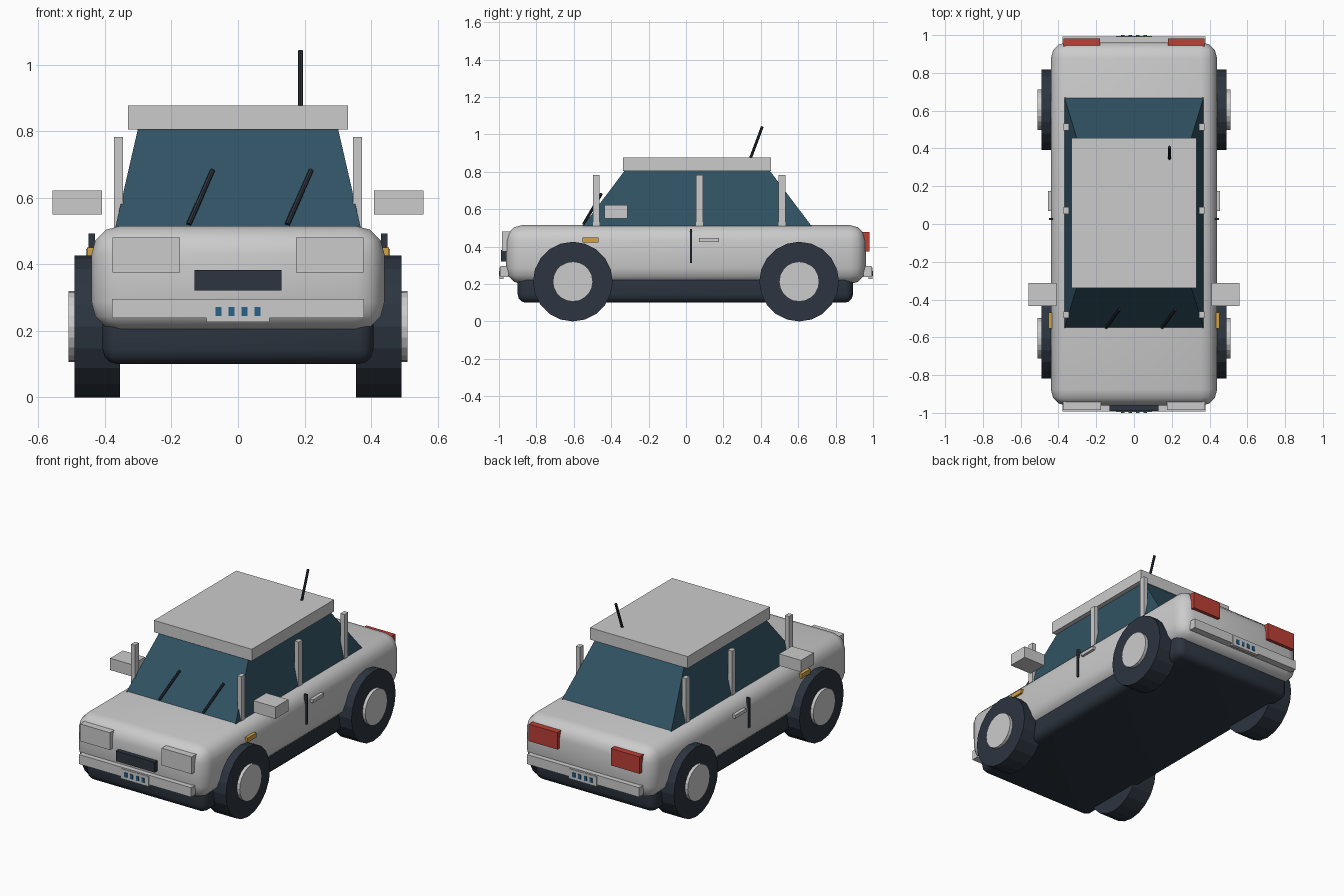
import bpy, bmesh, math
from mathutils import Vector

if "Cube" in bpy.data.objects:
    bpy.data.objects.remove(bpy.data.objects["Cube"])


def material(name, r, g, b):
    m = bpy.data.materials.new(name)
    m.diffuse_color = (r, g, b, 1)
    m.use_nodes = True
    m.node_tree.nodes["Principled BSDF"].inputs["Base Color"].default_value = m.diffuse_color
    return m


DARK = material("dark_rubber", 0.025, 0.035, 0.05)
GLASS = material("tinted_glass", 0.03, 0.085, 0.125)
RED = material("red_lens", 0.5, 0.05, 0.035)
AMBER = material("amber_lens", 0.65, 0.36, 0.06)
BLUE = material("plate_blue", 0.02, 0.12, 0.25)


def finish(name, bm, mat):
    mesh = bpy.data.meshes.new(name)
    bmesh.ops.recalc_face_normals(bm, faces=bm.faces)
    bm.to_mesh(mesh)
    bm.free()
    ob = bpy.data.objects.new(name, mesh)
    bpy.context.collection.objects.link(ob)
    if mat:
        mesh.materials.append(mat)
    return ob


def block(name, xs, ys, zs, mat=None, bevel=0, top=None):
    """Box from ranges; optional rounded edges or different top (x, y) ranges."""
    bm = bmesh.new()
    bmesh.ops.create_cube(bm, size=2)
    for v in bm.verts:
        up = v.co.z > 0
        rx, ry = top if top and up else (xs, ys)
        v.co = (rx[v.co.x > 0], ry[v.co.y > 0], zs[up])
    if bevel:
        bmesh.ops.bevel(bm, geom=bm.edges[:], offset=bevel, segments=3,
                        profile=0.5, affect='EDGES')
    ob = finish(name, bm, mat)
    if bevel:
        bpy.ops.object.select_all(action='DESELECT')
        bpy.context.view_layer.objects.active = ob
        ob.select_set(True)
        bpy.ops.object.shade_smooth_by_angle(angle=math.radians(45))
    return ob


def pair(name, xs, ys, zs, mat=None):
    """Same box on the left and right sides."""
    block(name + "_right", xs, ys, zs, mat)
    block(name + "_left", (-xs[1], -xs[0]), ys, zs, mat)


def rod(name, a, b, radius, mat=None, sides=8):
    """Capped cylinder between two points."""
    a, b = Vector(a), Vector(b)
    bm = bmesh.new()
    bmesh.ops.create_cone(bm, cap_ends=True, segments=sides, radius1=radius,
                          radius2=radius, depth=(b - a).length)
    ob = finish(name, bm, mat)
    ob.location = (a + b) / 2
    ob.rotation_euler = (b - a).to_track_quat('Z', 'Y').to_euler()
    return ob


# Body shell, underbody, cabin glass and roof
block("body", (-0.44, 0.44), (-0.962, 0.962), (0.2, 0.515), bevel=0.085)
block("underbody", (-0.407, 0.407), (-0.9, 0.893), (0.1, 0.3), DARK, bevel=0.045)
block("cabin_glass", (-0.37, 0.37), (-0.555, 0.675), (0.505, 0.81), GLASS,
      top=((-0.3, 0.3), (-0.325, 0.445)))
block("roof", (-0.33, 0.33), (-0.338, 0.455), (0.805, 0.877))

# Window pillars
for label, y in (("front", -0.48), ("middle", 0.072), ("rear", 0.513)):
    pair(label + "_pillar", (0.345, 0.372), (y - 0.018, y + 0.018), (0.505, 0.782))

# Wheels with hub caps
for end, y in (("front", -0.605), ("rear", 0.605)):
    for side, s in (("right", 1), ("left", -1)):
        rod(f"{end}_{side}_tyre", (s * 0.355, y, 0.213), (s * 0.491, y, 0.213),
            0.213, DARK, 20)
        rod(f"{end}_{side}_hub", (s * 0.45, y, 0.213), (s * 0.51, y, 0.213),
            0.107, None, 20)

# Side details
pair("side_mirror", (0.409, 0.558), (-0.435, -0.312), (0.55, 0.622))
pair("side_indicator", (0.43, 0.453), (-0.553, -0.469), (0.423, 0.45), AMBER)
pair("door_gap", (0.43, 0.449), (0.022, 0.033), (0.312, 0.493), DARK)
pair("door_handle", (0.43, 0.456), (0.07, 0.176), (0.426, 0.446))

# Lamps and grille
pair("headlight", (0.175, 0.377), (-0.985, -0.94), (0.375, 0.48))
pair("tail_light", (0.18, 0.374), (0.94, 0.982), (0.375, 0.478), RED)
block("grille", (-0.131, 0.131), (-0.99, -0.94), (0.321, 0.383), DARK)

# Bumpers and number plates with plain bars
for end, s in (("front", -1), ("rear", 1)):
    def span(a, b):
        return tuple(sorted((s * a, s * b)))
    block(end + "_bumper", (-0.378, 0.378), span(0.95, 0.993), (0.238, 0.296))
    block(end + "_plate", (-0.095, 0.095), span(0.975, 0.996), (0.227, 0.288))
    for i in range(4):
        x = -0.0585 + i * 0.039
        block(f"{end}_plate_bar_{i + 1}", (x - 0.009, x + 0.009),
              span(0.985, 1.0), (0.244, 0.271), BLUE)

# Wipers and aerial
for side, x in (("left", -0.148), ("right", 0.148)):
    rod(side + "_wiper", (x, -0.548, 0.52), (x + 0.072, -0.452, 0.683), 0.008, DARK)
rod("aerial", (0.188, 0.342, 0.865), (0.188, 0.408, 1.042), 0.0075, DARK)
